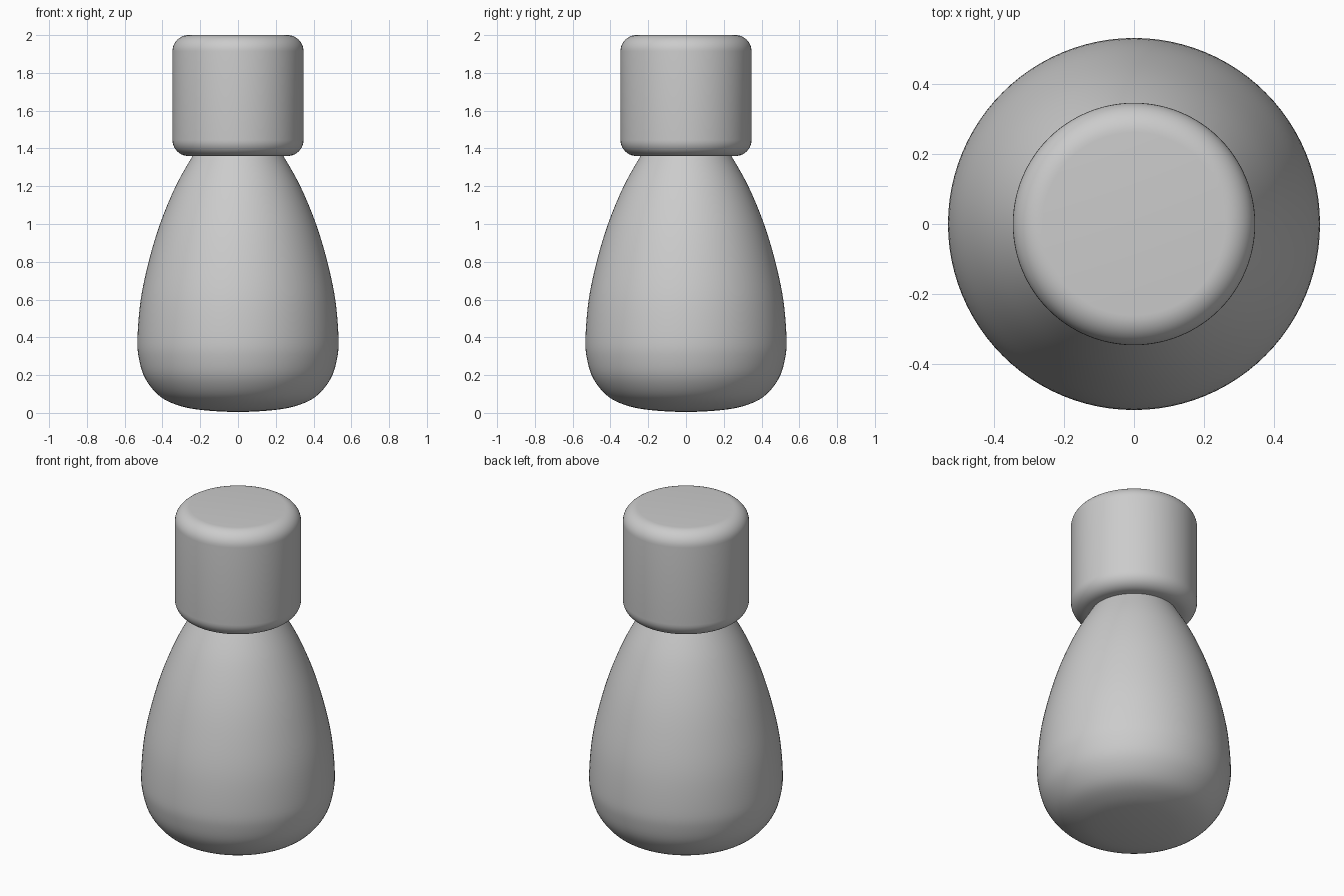
import bpy, bmesh, math
from mathutils import Vector

if "Cube" in bpy.data.objects:
    bpy.data.objects.remove(bpy.data.objects["Cube"])


def smooth_profile(pts, steps=5):
    """Catmull-Rom curve through (radius, z) points."""
    p = [Vector(q) for q in pts]
    p = [Vector((-p[1].x, p[1].y))] + p + [2 * p[-1] - p[-2]]
    out = []
    for a, b, c, d in zip(p, p[1:], p[2:], p[3:]):
        for i in range(steps):
            t = i / steps
            out.append(0.5 * (2 * b + (c - a) * t + (2 * a - 5 * b + 4 * c - d) * t * t
                              + (3 * b - a - 3 * c + d) * t ** 3))
    return out + [p[-2]]


def lathe(name, profile, segments=96):
    """Revolve a (radius, z) profile around z, closing both ends."""
    bm = bmesh.new()
    rings = []
    for r, z in profile:
        if r < 1e-5:
            rings.append([bm.verts.new((0, 0, z))])
        else:
            rings.append([bm.verts.new((r * math.cos(2 * math.pi * i / segments),
                                        r * math.sin(2 * math.pi * i / segments), z))
                          for i in range(segments)])
    for a, b in zip(rings, rings[1:]):
        for i in range(segments):
            j = (i + 1) % segments
            quad = [a[i % len(a)], a[j % len(a)], b[j % len(b)], b[i % len(b)]]
            bm.faces.new(list(dict.fromkeys(quad)))
    bmesh.ops.recalc_face_normals(bm, faces=bm.faces)
    for f in bm.faces:
        f.smooth = True
    mesh = bpy.data.meshes.new(name)
    bm.to_mesh(mesh)
    bm.free()
    obj = bpy.data.objects.new(name, mesh)
    bpy.context.collection.objects.link(obj)
    return obj


# Pear-shaped body, its neck running just into the cap
body = smooth_profile([(0, 0.005), (0.17, 0.013), (0.30, 0.035), (0.41, 0.085),
                       (0.49, 0.18), (0.525, 0.29), (0.532, 0.40), (0.515, 0.60),
                       (0.473, 0.80), (0.413, 1.00), (0.33, 1.20), (0.24, 1.36),
                       (0.21, 1.40)])
lathe("bottle_body", body + [(0, 1.40)])

# Cylindrical cap with rounded rims
R, LOW, TOP, B = 0.347, 1.36, 2.0, 0.085
arc = [math.radians(9 * i) for i in range(11)]
lower = [(R - B + B * math.sin(a), LOW + B - B * math.cos(a)) for a in arc]
upper = [(R - B + B * math.cos(a), TOP - B + B * math.sin(a)) for a in arc]
lathe("bottle_cap", [(0, LOW)] + lower + upper + [(0, TOP)])
